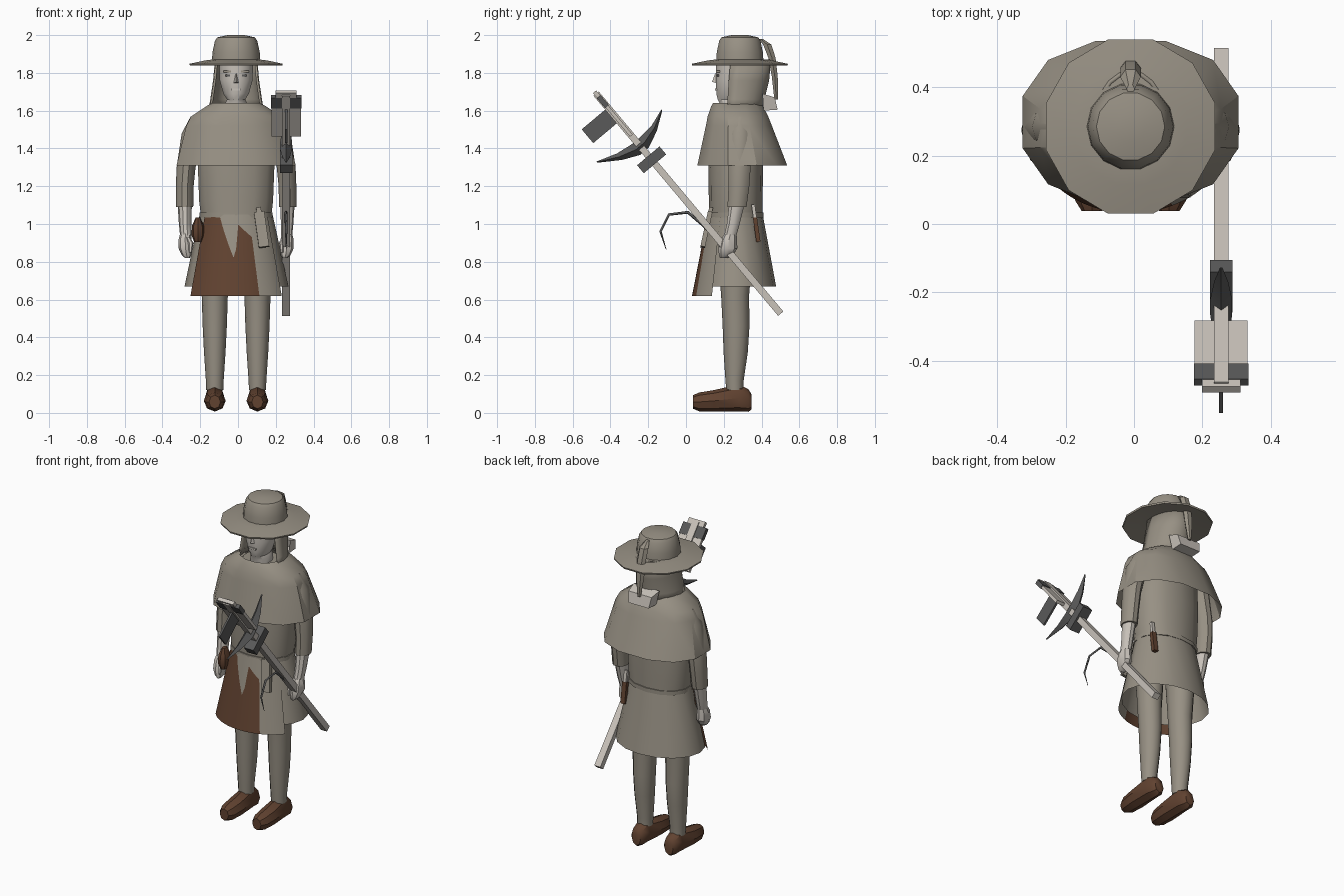
import bpy, math
from mathutils import Matrix, Vector

CX = -0.01          # body centre line


def mat(name, c):
    m = bpy.data.materials.new(name)
    m.diffuse_color = (*c, 1)
    return m


CLOTH = mat("cloth", (0.31, 0.28, 0.23))
BROWN = mat("leather", (0.12, 0.055, 0.03))
PALE = mat("pale", (0.58, 0.54, 0.49))
IRON = mat("iron", (0.1, 0.1, 0.1))


def make(name, verts, faces, mats, smooth=True, matrix=None):
    me = bpy.data.meshes.new(name)
    me.from_pydata(verts, [], faces)
    ob = bpy.data.objects.new(name, me)
    bpy.context.collection.objects.link(ob)
    for m in mats:
        me.materials.append(m)
    if matrix:
        me.transform(matrix)
    bpy.ops.object.select_all(action='DESELECT')
    ob.select_set(True)
    bpy.context.view_layer.objects.active = ob
    if smooth:
        bpy.ops.object.shade_smooth_by_angle(angle=math.radians(35))
    return ob


def loft(name, rings, n, m, axis='z', caps=True, arc=(0, 360), power=1.0, turn=0, matrix=None):
    """rings: (x, y, z, ra, rb); axis 'z' gives xy rings, 'y' gives xz rings."""
    closed = arc[1] - arc[0] >= 360
    cols = n if closed else n + 1
    v, f = [], []
    for x, y, z, ra, rb in rings:
        for i in range(cols):
            t = math.radians(arc[0] + (arc[1] - arc[0]) * (i + turn) / n)
            c, s = math.cos(t), math.sin(t)
            c = math.copysign(abs(c) ** power, c) * ra
            s = math.copysign(abs(s) ** power, s) * rb
            v.append((x + c, y + s, z) if axis == 'z' else (x - c, y, z + s))
    for k in range(len(rings) - 1):
        for i in range(n):
            j = (i + 1) % cols
            a, b = k * cols, (k + 1) * cols
            q = (a + i, a + j, b + j, b + i)
            f.append(q)
    if caps and closed:
        f.append(tuple(range(cols))[::-1])
        f.append(tuple(range(len(v) - cols, len(v))))
    ob = make(name, v, f, [m], matrix=matrix)
    if caps and closed:
        import bmesh
        bm = bmesh.new()
        bm.from_mesh(ob.data)
        bmesh.ops.recalc_face_normals(bm, faces=bm.faces)
        bm.to_mesh(ob.data)
        bm.free()
    return ob


def box(name, c, s, m, matrix=None):
    v = [(c[0] + s[0] * i / 2, c[1] + s[1] * j / 2, c[2] + s[2] * k / 2)
         for i in (-1, 1) for j in (-1, 1) for k in (-1, 1)]
    f = [(0, 1, 3, 2), (4, 6, 7, 5), (0, 4, 5, 1), (2, 3, 7, 6), (0, 2, 6, 4), (1, 5, 7, 3)]
    return make(name, v, f, [m], False, matrix)


# hat: wide drooping brim and round crown
HY = 0.285
loft("hat_brim", [(CX, HY, z, r, r * 1.03) for z, r in
                  ((1.855, 0.11), (1.85, 0.16), (1.838, 0.253), (1.848, 0.256), (1.866, 0.17), (1.872, 0.12))],
     12, CLOTH, turn=0.5)
loft("hat_crown", [(CX, HY, z, r, r) for z, r in
                   ((1.865, 0.128), (1.91, 0.125), (1.97, 0.112), (1.988, 0.1), (2.0, 0.045))], 14, CLOTH)

# feather hanging from the back of the hat
loft("hat_feather", [(CX, y, z, a, b) for y, z, a, b in
                     ((0.395, 1.98, 0.012, 0.014), (0.43, 1.95, 0.03, 0.025), (0.455, 1.88, 0.03, 0.022),
                      (0.47, 1.78, 0.028, 0.018), (0.478, 1.66, 0.01, 0.012))], 6, CLOTH)

# hood around the head, scarf end at the back
hood = loft("hood", [(CX, y, z, a, b) for y, z, a, b in
                     ((0.26, 1.61, 0.145, 0.155), (0.26, 1.66, 0.137, 0.155), (0.27, 1.76, 0.122, 0.17),
                      (0.28, 1.87, 0.112, 0.17))], 12, CLOTH, arc=(-15, 195))
mod = hood.modifiers.new("thick", 'SOLIDIFY')
mod.thickness = 0.012
mod.offset = -1
make("scarf_end", [(-0.1, 0.405, 1.69), (0.08, 0.405, 1.69), (0.07, 0.47, 1.67), (-0.09, 0.47, 1.67),
                   (0.06, 0.485, 1.605), (-0.08, 0.485, 1.605), (0.06, 0.41, 1.60), (-0.08, 0.41, 1.60)],
     [(0, 1, 2, 3), (3, 2, 4, 5), (5, 4, 6, 7), (0, 3, 5, 7), (1, 6, 4, 2)], [PALE], False)

# head, nose, eyes and brows
loft("head", [(CX, y, z, a, b) for y, z, a, b in
              ((0.25, 1.60, 0.06, 0.07), (0.25, 1.64, 0.06, 0.075), (0.24, 1.66, 0.05, 0.075),
               (0.24, 1.69, 0.07, 0.082), (0.245, 1.76, 0.09, 0.09), (0.25, 1.86, 0.093, 0.095))],
     12, PALE, turn=0.5)
make("nose", [(CX, 0.155, 1.80), (CX, 0.138, 1.752), (CX - 0.02, 0.17, 1.745), (CX + 0.02, 0.17, 1.745)],
     [(0, 2, 1), (0, 1, 3), (1, 2, 3)], [PALE], False)
box("mouth", (CX, 0.161, 1.712), (0.05, 0.014, 0.01), PALE)
for s in (-1, 1):
    box("eye", (CX + s * 0.042, 0.169, 1.787), (0.026, 0.012, 0.01), IRON)
    box("brow", (CX + s * 0.045, 0.17, 1.808), (0.045, 0.02, 0.01), CLOTH)

# shoulder cape
loft("cape", [(x, y, z, a, b) for x, y, z, a, b in
              ((CX, 0.265, 1.64, 0.13, 0.125), (CX, 0.27, 1.625, 0.16, 0.14), (CX, 0.275, 1.57, 0.245, 0.165),
               (CX, 0.28, 1.52, 0.272, 0.18), (CX, 0.298, 1.31, 0.325, 0.245))],
     12, CLOTH, caps=False, power=0.86, turn=0.5)

# tunic body, waist seam and skirt
loft("tunic", [(CX, 0.263, z, a, b) for z, a, b in
               ((1.04, 0.19, 0.142), (1.12, 0.2, 0.142), (1.3, 0.207, 0.145), (1.5, 0.2, 0.14), (1.61, 0.12, 0.1))],
     14, CLOTH, power=0.9, turn=0.5)
loft("waist_seam", [(CX, 0.263, z, 0.197, 0.148) for z in (1.035, 1.06)], 14, CLOTH, power=0.9, turn=0.5)
loft("skirt", [(CX, 0.263, 1.05, 0.193, 0.143), (-0.008, 0.265, 0.67, 0.275, 0.212)], 16, CLOTH, caps=False)

# front apron with torn leather spikes laid over cloth
SPIKES = [(-0.26, 1.05), (-0.14, 1.05), (-0.015, 0.80), (0.0, 1.0), (0.1, 0.93), (0.105, 0.62), (0.3, 0.62)]


def spike_height(x):
    for (x0, h0), (x1, h1) in zip(SPIKES, SPIKES[1:]):
        if x0 <= x <= x1:
            return h0 + (h1 - h0) * (x - x0) / (x1 - x0)
    return 0.62


v, f, idx = [], [], []
N = 36
for i in range(N + 1):
    t = math.radians(213 + 114 * i / N)
    h = spike_height(CX + 0.288 * math.cos(t))
    for z in (0.62, h, 1.05):
        k = (1.05 - z) / 0.43
        v.append((CX + (0.196 + 0.092 * k) * math.cos(t),
                  0.263 + (0.147 + 0.084 * k) * math.sin(t), z))
    if i < N:
        a = i * 3
        for r in (0, 1):
            f.append((a + r, a + r + 3, a + r + 4, a + r + 1))
            idx.append(1 - r)
apron = make("apron", v, f, [CLOTH, BROWN])
apron.data.polygons.foreach_set("material_index", idx)

# paired limbs: leg, shoe, sleeve, forearm, hand, thumb
for s, side in ((-1, "left"), (1, "right")):
    lx = CX + s * 0.113
    loft(side + "_leg", [(lx, y, z, a, b) for y, z, a, b in
                         ((0.258, 0.12, 0.045, 0.045), (0.257, 0.17, 0.047, 0.048), (0.263, 0.32, 0.057, 0.064),
                          (0.265, 0.46, 0.064, 0.071), (0.26, 0.62, 0.069, 0.074), (0.26, 0.95, 0.085, 0.1))],
         12, CLOTH)
    loft(side + "_shoe", [(lx, y, z, a, b) for y, z, a, b in
                          ((0.038, 0.058, 0.03, 0.036), (0.07, 0.058, 0.05, 0.05), (0.15, 0.064, 0.058, 0.057),
                           (0.28, 0.079, 0.052, 0.072), (0.33, 0.066, 0.045, 0.06), (0.347, 0.058, 0.03, 0.04))],
         8, BROWN, axis='y')
    loft(side + "_sleeve", [(CX + s * x, y, z, a, b) for x, y, z, a, b in
                            ((0.19, 0.285, 1.57, 0.05, 0.055), (0.23, 0.285, 1.48, 0.058, 0.065),
                             (0.265, 0.283, 1.3, 0.05, 0.062), (0.272, 0.28, 1.2, 0.047, 0.058),
                             (0.273, 0.27, 1.09, 0.046, 0.053))], 10, CLOTH)
    loft(side + "_forearm", [(CX + s * x, y, z, a, b) for x, y, z, a, b in
                             ((0.272, 0.27, 1.11, 0.038, 0.043), (0.27, 0.25, 1.0, 0.033, 0.036),
                              (0.267, 0.235, 0.94, 0.03, 0.034))], 10, PALE)
    loft(side + "_hand", [(CX + s * x, y, z, a, b) for x, y, z, a, b in
                          ((0.267, 0.237, 0.955, 0.028, 0.03), (0.27, 0.228, 0.92, 0.034, 0.042),
                           (0.268, 0.222, 0.87, 0.036, 0.05), (0.262, 0.21, 0.835, 0.026, 0.036),
                           (0.258, 0.2, 0.82, 0.012, 0.02))], 8, PALE)
    loft(side + "_thumb", [(CX + s * x, y, z, r, r) for x, y, z, r in
                           ((0.255, 0.2, 0.93, 0.012), (0.24, 0.185, 0.9, 0.014), (0.242, 0.178, 0.85, 0.008))],
         6, PALE)

# polearm, built along local z and tilted forward
P = Matrix.Translation((0.255, 0, 1.123)) @ Matrix.Rotation(math.radians(40), 4, 'X')
box("pole_shaft", (0, 0, -0.02), (0.042, 0.036, 1.52), PALE, P)
box("pole_plate", (0, 0, 0.55), (0.155, 0.018, 0.2), PALE, P)
box("pole_band", (0, 0, 0.685), (0.16, 0.026, 0.07), IRON, P)
box("pole_tip", (0, 0, 0.735), (0.112, 0.022, 0.036), PALE, P)
box("pole_blade", (0, -0.09, 0.597), (0.012, 0.18, 0.095), IRON, P)
box("pole_collar", (0, 0, 0.283), (0.066, 0.155, 0.055), IRON, P)
loft("pole_pick", [(0, y, z, a, b) for y, z, a, b in
                   ((-0.23, 0.46, 0.004, 0.004), (-0.12, 0.405, 0.02, 0.022), (-0.03, 0.378, 0.032, 0.036),
                    (0.03, 0.378, 0.032, 0.036), (0.12, 0.403, 0.02, 0.02), (0.21, 0.45, 0.004, 0.004))],
     4, IRON, axis='y', matrix=P)

# thin hook springing from the pole near the grip
cu = bpy.data.curves.new("pole_hook", 'CURVE')
cu.dimensions = '3D'
cu.bevel_depth = 0.008
cu.bevel_resolution = 0
pts = [(0.2, 0.885, 1), (0.1, 0.985, 1), (0.01, 1.062, 1), (-0.09, 1.05, 0.9), (-0.135, 0.96, 0.8), (-0.105, 0.865, 0.2)]
sp = cu.splines.new('POLY')
sp.points.add(len(pts) - 1)
for p, (y, z, r) in zip(sp.points, pts):
    p.co = (0.255, y, z, 1)
    p.radius = r
cu.materials.append(IRON)
bpy.context.collection.objects.link(bpy.data.objects.new("pole_hook", cu))

# belt items: front pouch, side purse, rear knife
F = Matrix.Translation((0.125, 0.108, 0.97)) @ Matrix.Rotation(math.radians(-12), 4, 'X') @ Matrix.Rotation(math.radians(-8), 4, 'Y')
box("front_sheath", (0, 0, 0), (0.055, 0.025, 0.19), CLOTH, F)
box("front_handle", (0, 0, 0.105), (0.025, 0.02, 0.03), CLOTH, F)
loft("side_purse", [(-0.212, 0.17, z, a, b) for z, a, b in
                    ((0.905, 0.02, 0.03), (0.94, 0.034, 0.045), (0.99, 0.032, 0.042), (1.035, 0.012, 0.02))],
     8, BROWN)
K = Matrix.Translation((0.165, 0.37, 1.0)) @ Matrix.Rotation(math.radians(8), 4, 'X')
box("knife_sheath", (0, 0, -0.03), (0.03, 0.022, 0.13), BROWN, K)
box("knife_handle", (0, 0, 0.07), (0.02, 0.018, 0.07), PALE, K)
